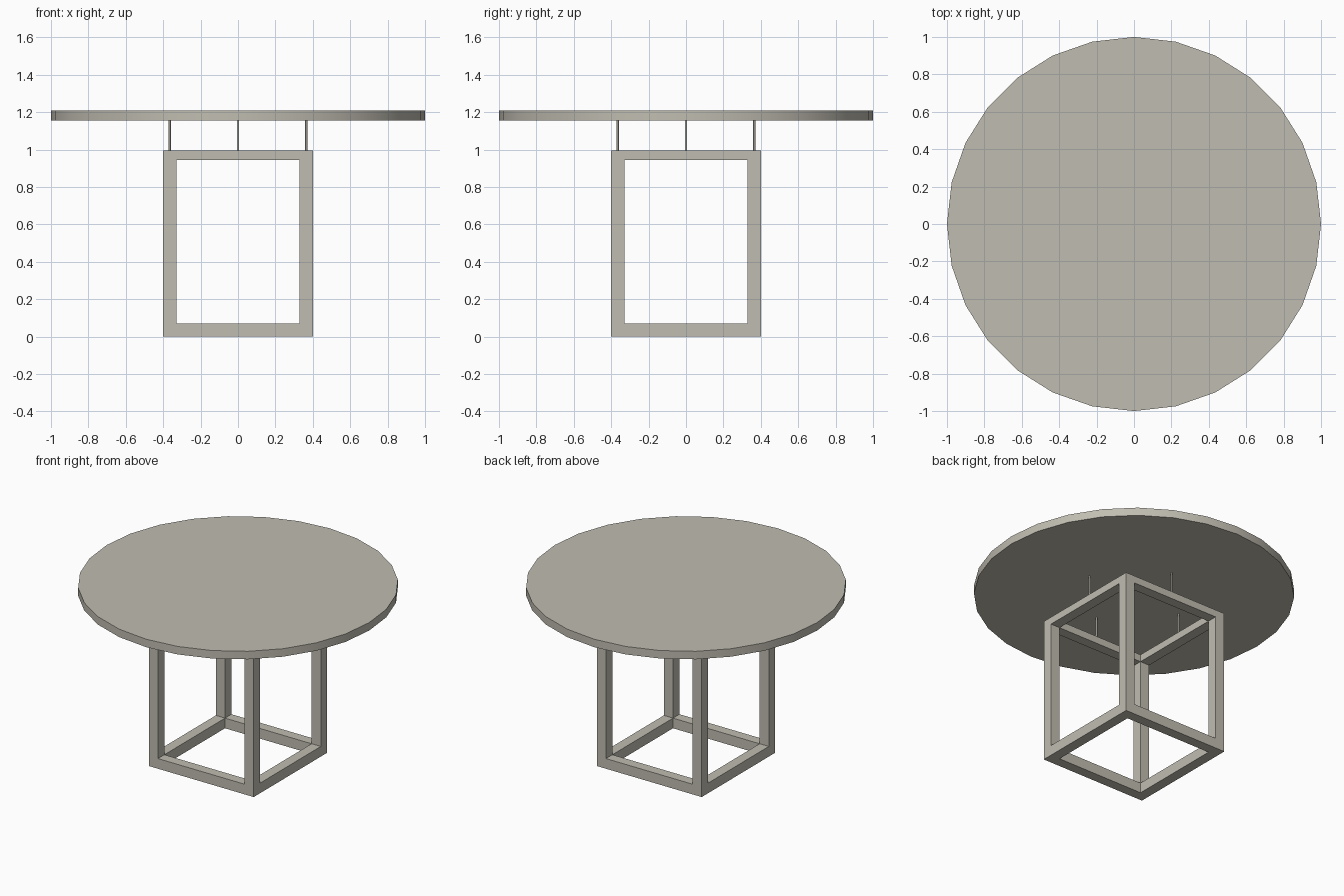
import bpy
import math

cube = bpy.data.objects.get("Cube")
if cube:
    bpy.data.objects.remove(cube, do_unlink=True)

# One warm stone grey for everything
COLOUR = (0.53, 0.51, 0.44, 1.0)
stone = bpy.data.materials.new("warm_stone_grey")
stone.use_nodes = True
stone.diffuse_color = COLOUR
stone.node_tree.nodes["Principled BSDF"].inputs["Base Color"].default_value = COLOUR

HALF = 0.4        # half width of the base frame
POST = 0.07       # thickness of posts and rails
FRAME_TOP = 0.995
SLAB_BOTTOM, SLAB_TOP = 1.155, 1.21


def finish(obj, name):
    obj.name = name
    obj.data.materials.append(stone)
    return obj


def box(name, x, y, z0, z1, width, depth):
    bpy.ops.mesh.primitive_cube_add(size=1, location=(x, y, (z0 + z1) / 2))
    obj = bpy.context.object
    obj.scale = (width, depth, z1 - z0)
    bpy.ops.object.transform_apply(location=False, rotation=False, scale=True)
    return finish(obj, name)


def cylinder(name, x, y, z0, z1, radius, sides):
    bpy.ops.mesh.primitive_cylinder_add(
        vertices=sides, radius=radius, depth=z1 - z0,
        location=(x, y, (z0 + z1) / 2))
    bpy.ops.object.shade_smooth_by_angle(angle=math.radians(30))
    return finish(bpy.context.object, name)


# Round top
cylinder("table_top", 0, 0, SLAB_BOTTOM, SLAB_TOP, 1.0, 28)

mid = HALF - POST / 2
inner = 2 * (HALF - POST)

# Corner posts
for x, side in ((-mid, "right"), (mid, "left")):
    for y, end in ((-mid, "front"), (mid, "back")):
        box(f"{end}_{side}_post", x, y, 0, FRAME_TOP, POST, POST)

# Bottom and top rails, with a thin spacer rod in the middle of each side
for side, x, y in (("front", 0, -mid), ("back", 0, mid),
                   ("right", -mid, 0), ("left", mid, 0)):
    size = (POST, inner) if x else (inner, POST)
    box(f"{side}_bottom_rail", x, y, 0, POST, *size)
    box(f"{side}_top_rail", x, y, 0.945, FRAME_TOP, *size)
    cylinder(f"{side}_spacer_rod", x, y, FRAME_TOP, SLAB_BOTTOM, 0.006, 12)
